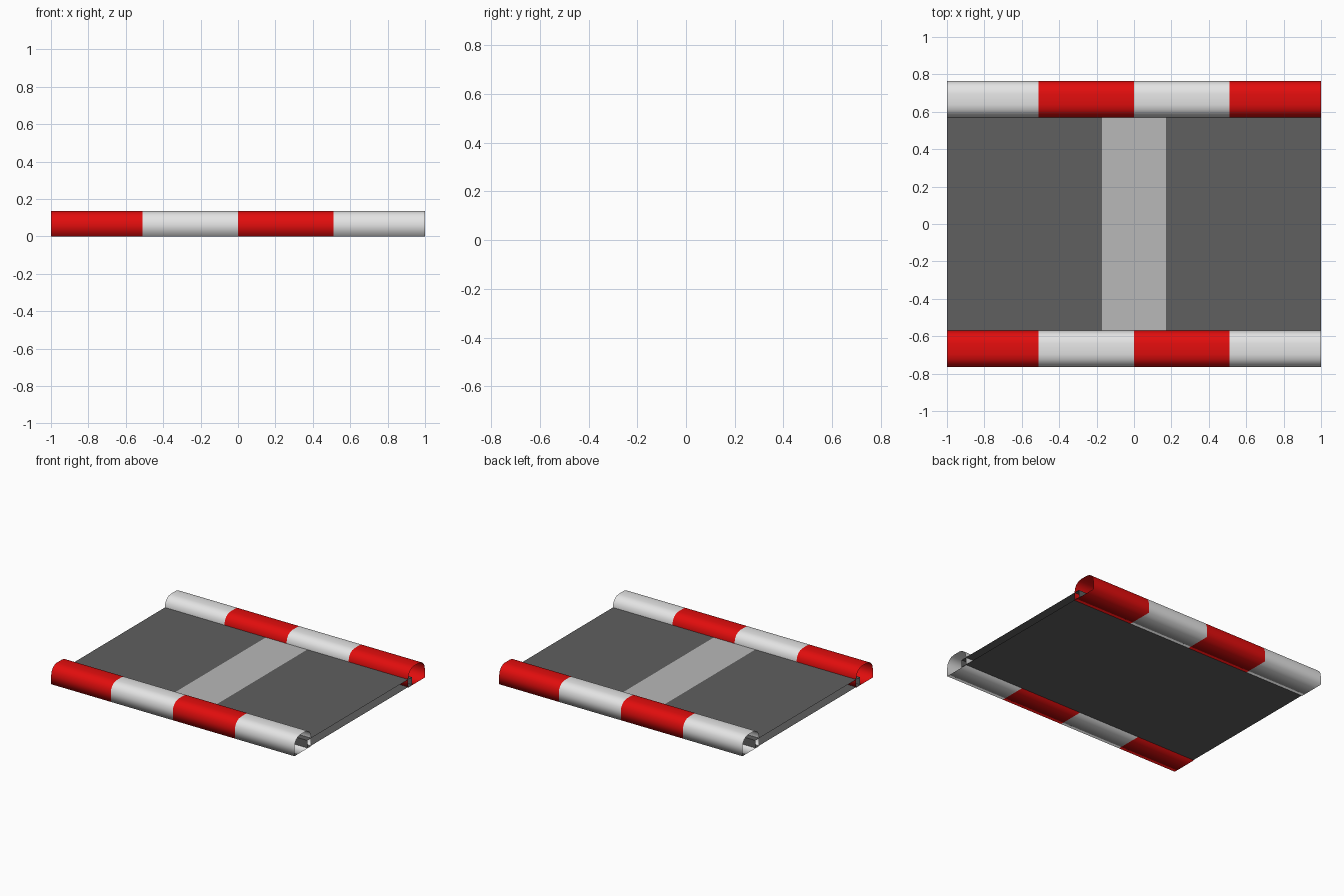
import bpy, bmesh, math

cube = bpy.data.objects.get("Cube")
if cube:
    bpy.data.objects.remove(cube, do_unlink=True)


def material(name, rgb):
    m = bpy.data.materials.new(name)
    m.use_nodes = True
    m.diffuse_color = (*rgb, 1)
    m.node_tree.nodes["Principled BSDF"].inputs["Base Color"].default_value = (*rgb, 1)
    return m


red = material("red", (0.76, 0.004, 0.004))
white = material("white", (0.78, 0.78, 0.78))
asphalt = material("asphalt_grey", (0.115, 0.115, 0.115))
stripe = material("stripe_grey", (0.48, 0.48, 0.48))


def open_tube(name, profile, stations, mats, pick, smooth):
    """Sweep a closed (y, z) profile along x, leaving both ends open."""
    bm = bmesh.new()
    rings = [[bm.verts.new((x, y, z)) for y, z in profile] for x in stations]
    count = len(profile)
    for s in range(len(stations) - 1):
        for i in range(count):
            j = (i + 1) % count
            f = bm.faces.new((rings[s][i], rings[s][j], rings[s + 1][j], rings[s + 1][i]))
            f.material_index = pick(s, i)
            f.smooth = smooth
    bm.normal_update()
    # turn the shell outward
    top = max(bm.faces, key=lambda f: f.calc_center_median().z)
    if top.normal.z < 0:
        bmesh.ops.reverse_faces(bm, faces=bm.faces[:])
    mesh = bpy.data.meshes.new(name)
    bm.to_mesh(mesh)
    bm.free()
    for m in mats:
        mesh.materials.append(m)
    ob = bpy.data.objects.new(name, mesh)
    bpy.context.collection.objects.link(ob)
    return ob


# Curb section: flat base, upright sides, rounded shoulders
INNER, OUTER, TOP, R = 0.57, 0.765, 0.135, 0.068
curb = [(INNER, 0), (OUTER, 0)]
for cy, start in ((OUTER - R, 0), (INNER + R, 90)):
    for k in range(5):
        a = math.radians(start + k * 22.5)
        curb.append((cy + R * math.cos(a), TOP - R + R * math.sin(a)))

# Two striped curbs, with the colours shifted by one block
for name, side, shift in (("front_curb", -1, 0), ("back_curb", 1, 1)):
    open_tube(name, [(side * y, z) for y, z in curb], (-1, -0.51, 0, 0.51, 1),
              (red, white), lambda s, i: (s + shift) % 2, True)

# Hollow road deck whose edges run inside the curbs, with a painted centre band
W = 0.615
deck = [(-W, 0.004), (W, 0.004), (W, 0.06), (-W, 0.06)]
open_tube("road_deck", deck, (-1, -0.17, 0.17, 1), (asphalt, stripe),
          lambda s, i: 1 if (s == 1 and i == 2) else 0, False)
